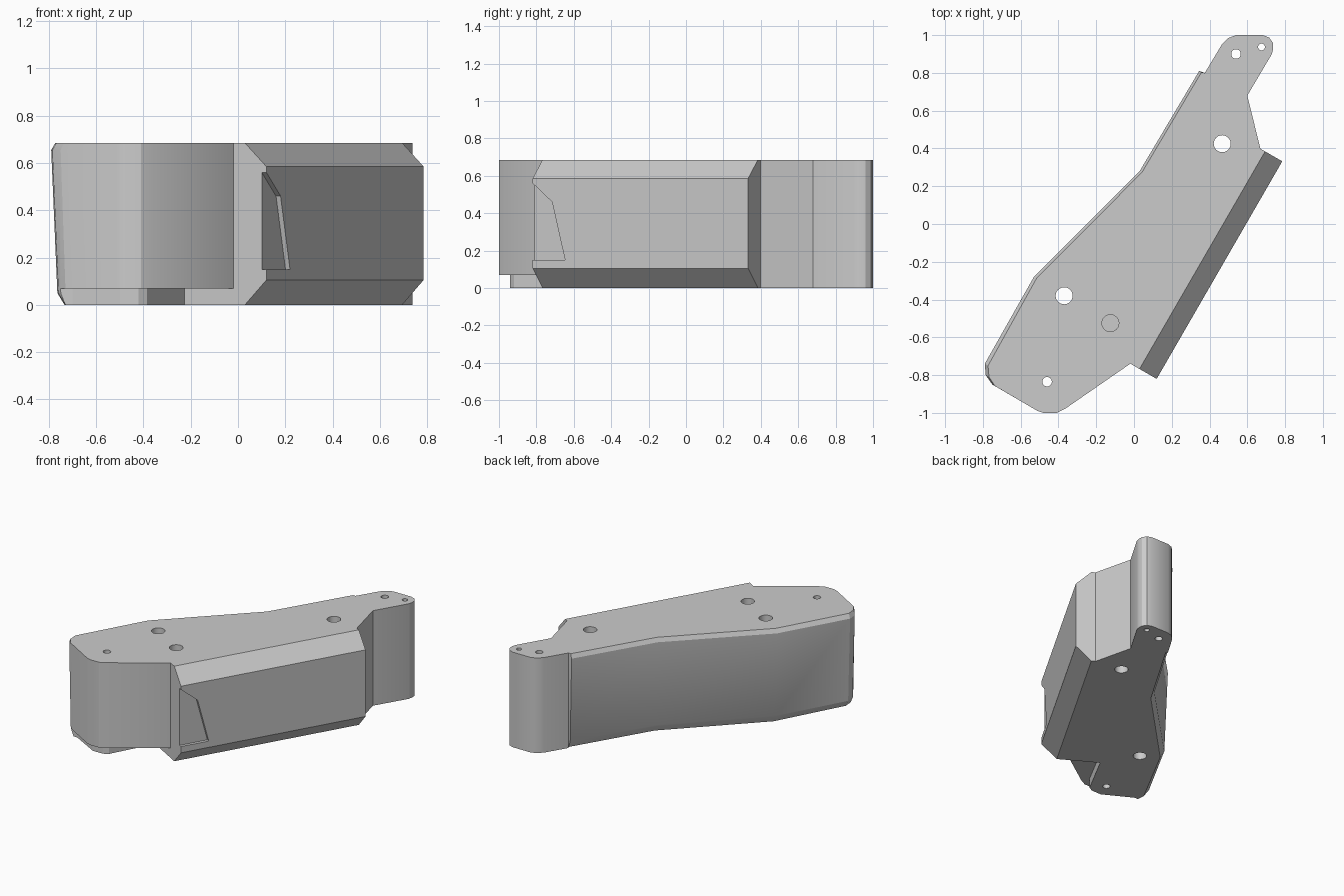
import bpy, bmesh
from math import radians
from mathutils import Vector

if "Cube" in bpy.data.objects:
    bpy.data.objects.remove(bpy.data.objects["Cube"])

H = 0.685                              # overall height
ALONG = Vector((0.5, 0.866, 0))        # direction of the long side block
ACROSS = Vector((-0.866, 0.5, 0))      # from its outer face into the body
Z = Vector((0, 0, 1))


def loft(name, rings):
    """Closed solid through matching rings of points."""
    bm = bmesh.new()
    loops = [[bm.verts.new(p) for p in ring] for ring in rings]
    n = len(loops[0])
    for a, b in zip(loops, loops[1:]):
        for i in range(n):
            j = (i + 1) % n
            bm.faces.new((a[i], a[j], b[j], b[i]))
    bm.faces.new(loops[0][::-1])
    bm.faces.new(loops[-1])
    bmesh.ops.recalc_face_normals(bm, faces=bm.faces)
    mesh = bpy.data.meshes.new(name)
    bm.to_mesh(mesh)
    bm.free()
    obj = bpy.data.objects.new(name, mesh)
    bpy.context.collection.objects.link(obj)
    return obj


def prism(name, points, z0, z1):
    return loft(name, [[(x, y, z) for x, y in points] for z in (z0, z1)])


def combine(target, other, operation):
    other.hide_render = True
    mod = target.modifiers.new(operation, 'BOOLEAN')
    mod.operation, mod.object, mod.solver = operation, other, 'EXACT'
    bpy.context.view_layer.objects.active = target
    bpy.ops.object.modifier_apply(modifier=mod.name)
    bpy.data.objects.remove(other)


# Main body: x, y, and how strongly that corner follows the draft of the left wall
outline = [
    (0.68, 1.0, 0), (0.54, 1.0, 0), (0.50, 0.985, 0), (0.465, 0.95, 0),
    (0.375, 0.80, 0), (0.345, 0.81, .7), (0.03, 0.28, .7), (-0.53, -0.28, .8),
    (-0.79, -0.74, 1), (-0.785, -0.80, 1), (-0.75, -0.85, .8), (-0.51, -0.99, 0),
    (-0.48, -1.0, 0), (-0.41, -1.0, 0), (-0.36, -0.975, 0), (-0.02, -0.74, 0),
    (0.67, 0.395, 0), (0.60, 0.68, 0), (0.73, 0.90, 0), (0.737, 0.93, 0),
    (0.735, 0.96, 0), (0.715, 0.988, 0)]
levels = [(0, 0.065), (0.05, 0.03), (0.655, 0), (H, 0.02)]
body = loft("bracket_body", [
    [Vector((x, y, z)) - ACROSS * s * w for x, y, w in outline] for z, s in levels])

# Shallow step under the front end
step = prism("step_cutter", [
    (-0.85, -0.83), (-0.85, -1.1), (0.05, -1.1), (0.05, -0.72), (-0.215, -0.60),
    (-0.385, -0.92), (-0.42, -0.94), (-0.50, -0.94), (-0.70, -0.83)], -0.1, 0.07)
combine(body, step, 'DIFFERENCE')

# Long chamfered block on the right side
corner = Vector((0.12, -0.82, 0))
profile = [(0, 0.105), (0.105, 0), (0.40, 0), (0.40, H), (0.105, H), (0, 0.585)]
block = loft("side_block", [
    [corner + ALONG * t + ACROSS * u + Z * z for u, z in profile] for t in (0, 1.33)])
combine(body, block, 'UNION')

# Shallow pocket at the front of the block's outer face
pocket_shape = [(-0.05, 0.15), (0.20, 0.15), (0.12, 0.46), (0, 0.56), (-0.05, 0.56)]
pocket = loft("pocket_cutter", [
    [corner + ALONG * t + ACROSS * u + Z * z for t, z in pocket_shape]
    for u in (-0.05, 0.022)])
combine(body, pocket, 'DIFFERENCE')

# Bolt holes: x, y, radius, lower end
for x, y, r, low in [(0.54, 0.90, 0.025, -0.1), (0.675, 0.937, 0.018, -0.1),
                     (0.467, 0.425, 0.045, -0.1), (-0.37, -0.38, 0.045, -0.1),
                     (-0.125, -0.525, 0.045, 0.1), (-0.46, -0.835, 0.025, -0.1)]:
    bpy.ops.mesh.primitive_cylinder_add(
        vertices=24, radius=r, depth=0.8 - low, location=(x, y, (0.8 + low) / 2))
    hole = bpy.context.object
    hole.name = "hole_cutter"
    combine(body, hole, 'DIFFERENCE')

# Soft rounded corners, crisp edges elsewhere
bpy.ops.object.select_all(action='DESELECT')
body.select_set(True)
bpy.context.view_layer.objects.active = body
bpy.ops.object.shade_smooth_by_angle(angle=radians(25))
